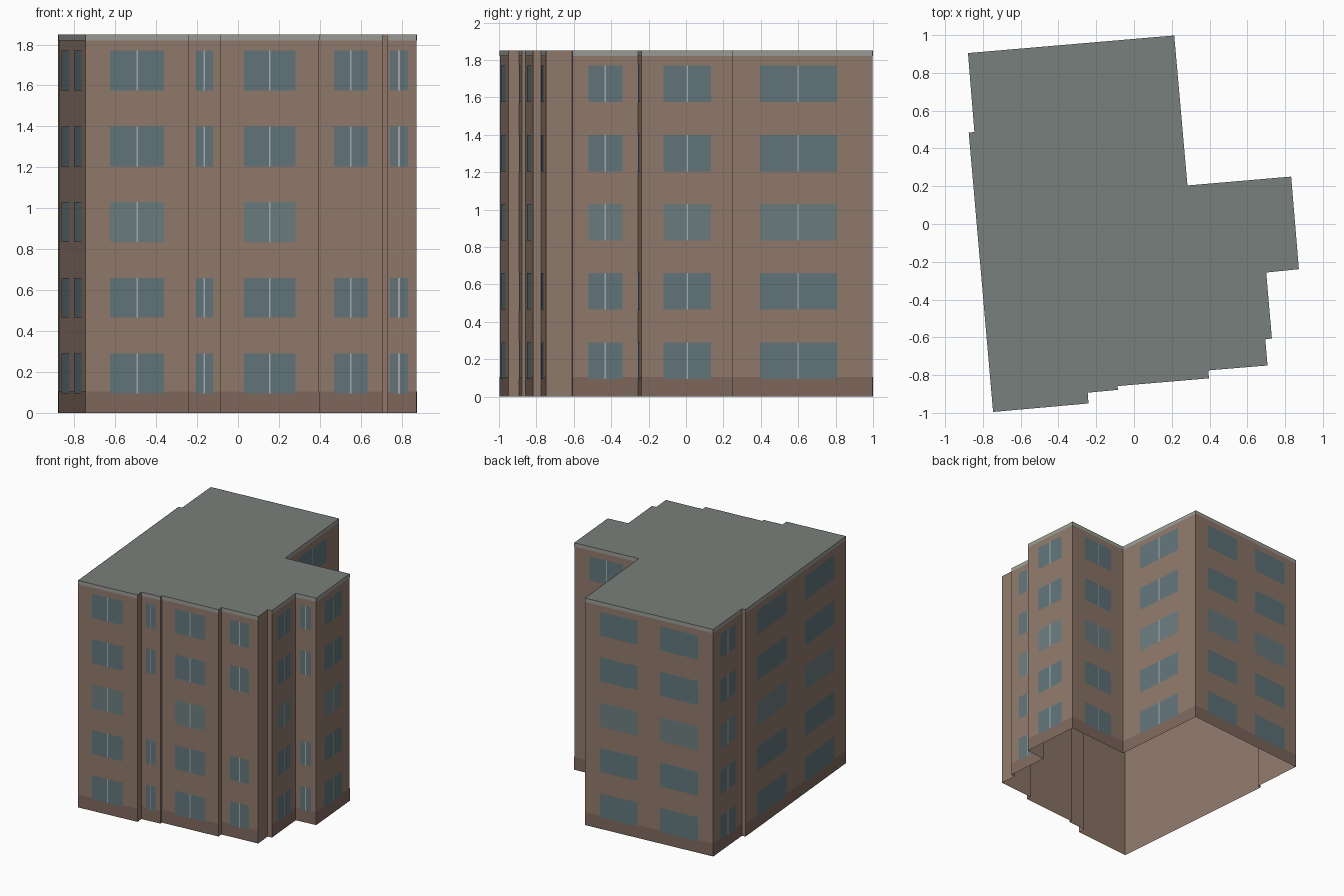
import bpy, bmesh
from mathutils import Vector

if "Cube" in bpy.data.objects:
    bpy.data.objects.remove(bpy.data.objects["Cube"])

H = 1.85          # building height
FLOORS = 5
STOREY = H / FLOORS
WIN_LOW, WIN_H = 0.095, 0.195

# footprint, counter-clockwise from the front left corner
PLAN = [(-.746, -.995), (-.241, -.95), (-.245, -.893), (-.085, -.878), (-.087, -.858),
        (.397, -.817), (.393, -.775), (.707, -.749), (.695, -.610), (.73, -.606),
        (.70, -.257), (.873, -.239), (.832, .251), (.283, .204), (.213, .998),
        (-.879, .905), (-.845, .487), (-.875, .484)]
WALLS = [(Vector(PLAN[i]), Vector(PLAN[(i + 1) % len(PLAN)])) for i in range(len(PLAN))]


def material(name, rgb):
    m = bpy.data.materials.new(name)
    m.diffuse_color = (*rgb, 1)
    m.use_nodes = True
    m.node_tree.nodes["Principled BSDF"].inputs["Base Color"].default_value = m.diffuse_color
    return m


def build(name, quads, mat):
    """Object from a list of polygons."""
    bm = bmesh.new()
    for q in quads:
        bm.faces.new([bm.verts.new(p) for p in q])
    bmesh.ops.remove_doubles(bm, verts=bm.verts, dist=0.0002)
    me = bpy.data.meshes.new(name)
    bm.to_mesh(me)
    bm.free()
    me.materials.append(mat)
    ob = bpy.data.objects.new(name, me)
    bpy.context.collection.objects.link(ob)
    return ob


def panel(wall, t0, t1, z0, z1, off=0.0):
    """Upright rectangle on a wall, between two fractions of its length."""
    a, b = wall
    d = (b - a).normalized()
    n = Vector((d.y, -d.x)) * off
    p, q = a.lerp(b, t0) + n, a.lerp(b, t1) + n
    return [(p.x, p.y, z0), (q.x, q.y, z0), (q.x, q.y, z1), (p.x, p.y, z1)]


brick = material("brick", (.285, .195, .15))
plinth = material("plinth", (.215, .14, .11))
trim = material("trim", (.33, .33, .31))
roofing = material("roofing", (.19, .215, .2))
glass = material("glass", (.12, .18, .2))
pale_glass = material("pale_glass", (.15, .205, .215))
frame = material("frame", (.4, .42, .4))

# shell, open underneath, and flat roof
build("walls", [panel(w, 0, 1, 0, H) for w in WALLS], brick)
build("roof", [[(x, y, H) for x, y in PLAN]], roofing)

# plinth and cornice strips on every wall except the short returns
fronts = [w for w in WALLS if (w[1] - w[0]).length > .15]
build("plinth_band", [panel(w, 0, 1, 0, .105, .001) for w in fronts], plinth)
build("cornice_band", [panel(w, 0, 1, 1.82, H, .001) for w in fronts], trim)

# windows: a pair on long walls, one with a mullion on the others
panes, pale_panes, mullions = [], [], []
# narrow front bays left blank on the middle floor
blank_bays = (WALLS[2], WALLS[6], WALLS[10])
for w in fronts:
    length = (w[1] - w[0]).length
    for floor in range(FLOORS):
        middle = floor == 2
        if middle and w in blank_bays:
            continue
        z0 = floor * STOREY + WIN_LOW
        z1 = z0 + WIN_H
        target = pale_panes if middle else panes
        if length > 1:
            for c in (.265, .735):
                target.append(panel(w, c - .147, c + .147, z0, z1, .003))
        else:
            target.append(panel(w, .24, .76, z0, z1, .003))
            t = .004 / length
            mullions.append(panel(w, .5 - t, .5 + t, z0, z1, .004))
build("windows", panes, glass)
build("middle_floor_windows", pale_panes, pale_glass)
build("window_mullions", mullions, frame)
